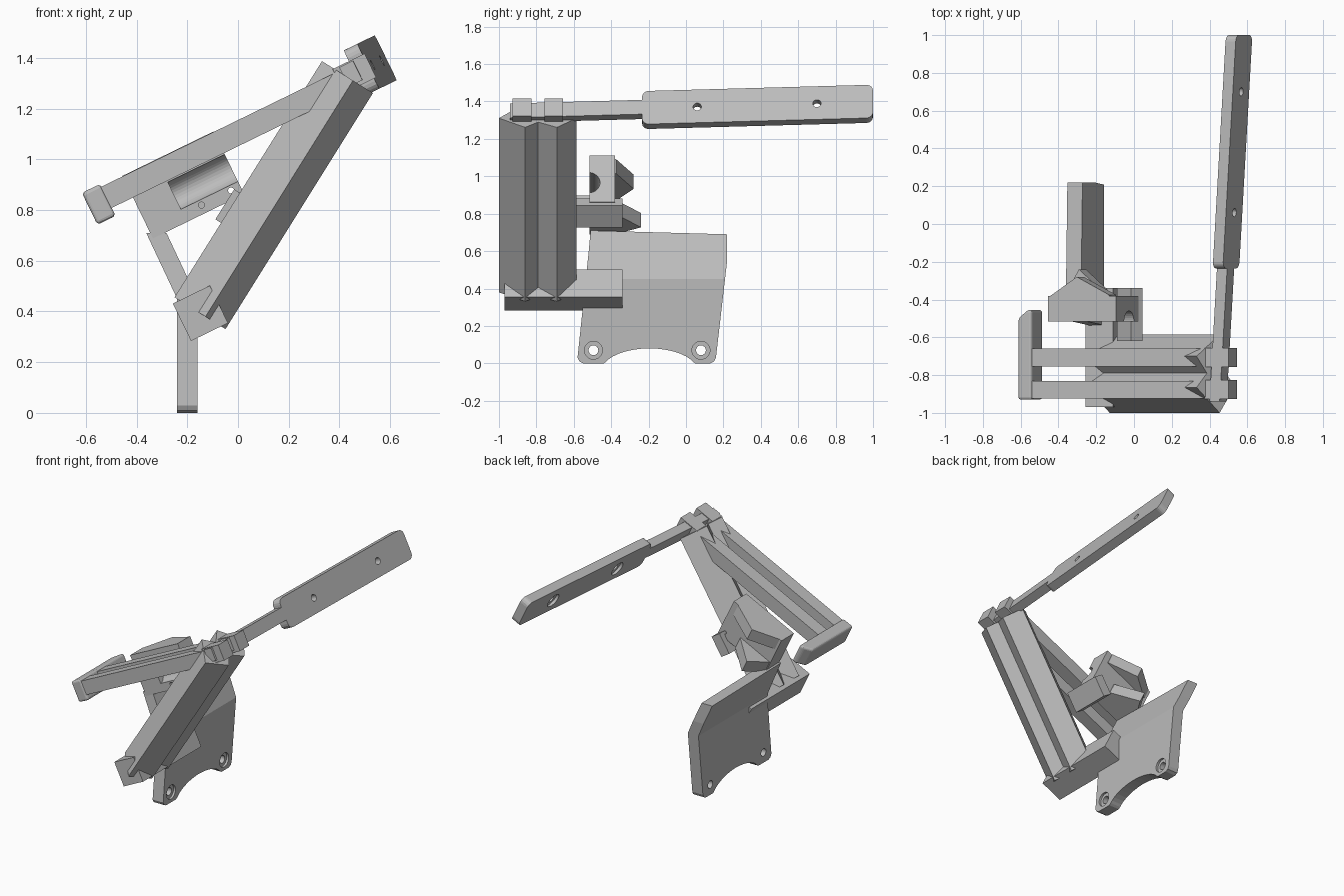
import bpy, bmesh, math
from mathutils import Matrix, Vector

cube = bpy.data.objects.get("Cube")
if cube:
    bpy.data.objects.remove(cube, do_unlink=True)

grey = bpy.data.materials.new("plain_grey")
grey.use_nodes = True
colour = (0.5, 0.5, 0.5, 1)
grey.diffuse_color = colour
grey.node_tree.nodes["Principled BSDF"].inputs["Base Color"].default_value = colour

WORLD = Matrix.Identity(4)
ARM = Matrix.Rotation(math.radians(-26), 4, 'Y')    # local x runs along the arms
STRUT = Matrix.Rotation(math.radians(32), 4, 'Y')   # local z runs along the strut


def finish(name, bm, frame):
    bmesh.ops.recalc_face_normals(bm, faces=bm.faces)
    bm.transform(frame)
    mesh = bpy.data.meshes.new(name)
    bm.to_mesh(mesh)
    bm.free()
    mesh.materials.append(grey)
    obj = bpy.data.objects.new(name, mesh)
    bpy.context.collection.objects.link(obj)
    return obj


def prism_mesh(pts, axis, lo, hi):
    """Extrude a 2D outline along one axis; the outline uses the other two in order."""
    bm = bmesh.new()

    def place(p, d):
        co = list(p)
        co.insert("xyz".index(axis), d)
        return bm.verts.new(co)
    a = [place(p, lo) for p in pts]
    b = [place(p, hi) for p in pts]
    bm.faces.new(a)
    bm.faces.new(b[::-1])
    for i in range(len(pts)):
        j = (i + 1) % len(pts)
        bm.faces.new((a[i], a[j], b[j], b[i]))
    return bm


def prism(name, pts, axis, lo, hi, frame=WORLD):
    return finish(name, prism_mesh(pts, axis, lo, hi), frame)


def box(name, x, y, z, frame=WORLD):
    return prism(name, [(x[0], y[0]), (x[1], y[0]), (x[1], y[1]), (x[0], y[1])],
                 'z', z[0], z[1], frame)


def cylinder(centre, radius, length, axis, frame=WORLD):
    bm = bmesh.new()
    turn = Matrix.Rotation(math.pi / 2, 4, 'Y' if axis == 'x' else 'X')
    bmesh.ops.create_cone(bm, cap_ends=True, segments=32, radius1=radius, radius2=radius,
                          depth=length, matrix=Matrix.Translation(Vector(centre)) @ turn)
    return finish("cutter", bm, frame)


def bake(obj):
    deps = bpy.context.evaluated_depsgraph_get()
    mesh = bpy.data.meshes.new_from_object(obj.evaluated_get(deps))
    obj.modifiers.clear()
    obj.data = mesh


def cut(obj, cutters):
    for c in cutters:
        c.hide_render = True
        mod = obj.modifiers.new("cut", 'BOOLEAN')
        mod.object = c
        mod.solver = 'EXACT'
        bake(obj)
        bpy.data.objects.remove(c, do_unlink=True)


def bevel(obj, width):
    mod = obj.modifiers.new("bevel", 'BEVEL')
    mod.width = width
    mod.segments = 3
    bake(obj)


# Mounting plate: arched foot, upper part bent over towards -x
arch = [(-0.195 - 0.235 * math.cos(t), 0.08 * math.sin(t) ** 1.3)
        for t in [math.pi * i / 16 for i in range(1, 16)]]
outline = ([(-0.58, 0.03), (-0.57, 0.01), (-0.55, 0), (-0.44, 0)] + arch +
           [(0.05, 0), (0.13, 0), (0.15, 0.01), (0.16, 0.03), (0.22, 0.55),
            (0.22, 0.69), (-0.51, 0.71), (-0.52, 0.6)])
bm = prism_mesh(outline, 'x', -0.24, -0.16)
bmesh.ops.bisect_plane(bm, geom=bm.verts[:] + bm.edges[:] + bm.faces[:],
                       plane_co=(0, 0, 0.45), plane_no=(0, 0, 1))
for v in bm.verts:
    if v.co.z > 0.45:
        v.co.x -= (v.co.z - 0.45) * 0.47
plate = finish("mounting_plate", bm, WORLD)
for y in (-0.495, 0.08):
    cut(plate, [cylinder((-0.2, y, 0.07), 0.026, 0.3, 'x'),
                cylinder((-0.16, y, 0.07), 0.048, 0.03, 'x')])

# Lower cross block joining the plate and the strut
box("lower_cross_block", (-0.042, 0.12), (-0.97, -0.34), (0.336, 0.5), ARM)

# Twin ridged strut
mid = -0.79
half = [(-0.454, -0.865), (-0.31, -1.0), (-0.217, -0.86)]
section = half + [(-0.27, mid)] + [(-0.217, -0.69), (-0.31, -0.585), (-0.454, -0.7)] + [(-0.39, mid)]
prism("twin_strut", section, 'z', 0.254, 1.352, STRUT)

# Twin upper arms with end lugs
for side, y in (("front", -0.877), ("back", -0.707)):
    box(side + "_upper_arm", (-0.12, 0.97), (y - 0.047, y + 0.047), (0.945, 1.038), ARM)
    box(side + "_arm_lug", (0.93, 1.07), (y - 0.05, y + 0.05), (0.95, 1.055), ARM)

# Rounded cross grip at the low end of the arms
grip = prism("cross_grip", [(-0.173, -0.93), (-0.093, -0.93), (-0.093, -0.455),
                            (-0.12, -0.455), (-0.173, -0.5)], 'z', 0.91, 1.05, ARM)
bevel(grip, 0.015)

# Long handle: thin rod widening to a rounded paddle, leaning slightly outwards
r = 0.035
corners = [(-0.235 + r, 1.102 - r, 180), (1 - r, 1.102 - r, 90),
           (1 - r, 0.905 + r, 0), (-0.235 + r, 0.905 + r, -90)]
paddle = []
for cy, cz, start in corners:
    for k in range(5):
        t = math.radians(start - k * 22.5)
        paddle.append((cy + r * math.cos(t), cz + r * math.sin(t)))
bm = prism_mesh([(-0.94, 0.965), (-0.94, 1.05), (-0.235, 1.05)] + paddle + [(-0.235, 0.965)],
                'x', 0.957, 1.017)
lean = 0.063
for v in bm.verts:
    v.co.x += lean * (v.co.y + 0.93)
handle = finish("long_handle", bm, ARM)
for y in (0.06, 0.7):
    x = 0.957 + lean * (y + 0.93)
    cut(handle, [cylinder((x, y, 1.0), 0.022, 0.3, 'x', ARM),
                 cylinder((x, y, 1.0), 0.05, 0.03, 'x', ARM)])

# Clamp block with a round channel and screw holes
clamp = box("clamp_block", (0, 0.4), (-0.515, -0.38), (0.765, 1.04), ARM)
cut(clamp, [cylinder((0.4, -0.52, 0.88), 0.06, 0.5, 'x', ARM)])
for x in (0.23, 0.36):
    cut(clamp, [cylinder((x, -0.45, 0.8), 0.012, 0.4, 'y', ARM)])

# Pointed ribs behind the clamp
prism("upper_clamp_rib", [(0, -0.39), (0.17, -0.28), (0.36, -0.375), (0.36, -0.4), (0, -0.4)],
      'z', 0.955, 1.04, ARM)
prism("lower_clamp_rib", [(0, -0.39), (0.09, -0.24), (0.25, -0.375), (0.25, -0.4), (0, -0.4)],
      'z', 0.765, 0.85, ARM)

# Short link from the strut to the clamp
box("clamp_link", (-0.48, -0.41), (-0.62, -0.34), (0.6, 0.74), STRUT)
